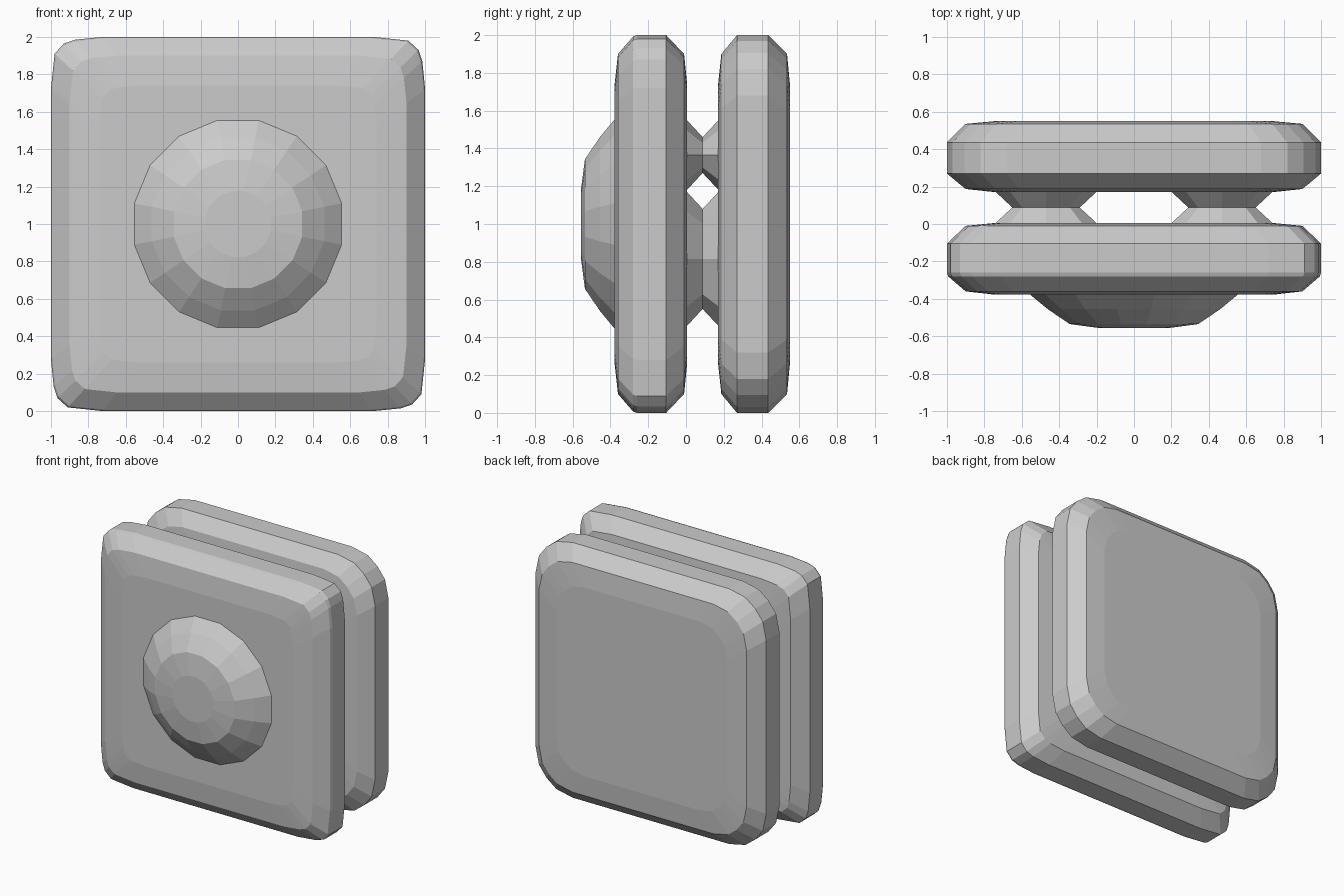
import bpy, bmesh
from math import cos, sin, pi

if "Cube" in bpy.data.objects:
    bpy.data.objects.remove(bpy.data.objects["Cube"])


def loft(name, rings):
    """Skin a list of equal-length point rings and cap both ends."""
    bm = bmesh.new()
    loops = [[bm.verts.new(p) for p in ring] for ring in rings]
    n = len(loops[0])
    for a, b in zip(loops, loops[1:]):
        for i in range(n):
            j = (i + 1) % n
            bm.faces.new((a[i], a[j], b[j], b[i]))
    bm.faces.new(loops[0])
    bm.faces.new(loops[-1])
    bmesh.ops.recalc_face_normals(bm, faces=bm.faces)
    mesh = bpy.data.meshes.new(name)
    bm.to_mesh(mesh)
    bm.free()
    obj = bpy.data.objects.new(name, mesh)
    bpy.context.collection.objects.link(obj)
    return obj


def outline(corner):
    """Repeat one corner of a unit square around four quarter turns."""
    points = []
    quarter = list(corner)
    for _ in range(4):
        points += quarter
        quarter = [(-z, x) for x, z in quarter]
    return points


def plate(name, corner, levels):
    base = outline(corner)
    loft(name, [[(x * s, y, 1 + z * s) for x, z in base] for y, s in levels])


def round_part(name, cx, cz, sides, levels, turn=0.0):
    angles = [2 * pi * (i + turn) / sides for i in range(sides)]
    loft(name, [[(cx + rx * cos(a), y, cz + rz * sin(a)) for a in angles]
                for y, rx, rz in levels])


# Front plate with tight chamfered corners
plate("front_plate",
      [(1, 0.72), (0.985, 0.87), (0.965, 0.93), (0.91, 0.98), (0.72, 1)],
      [(-0.378, 0.74), (-0.36, 0.9), (-0.28, 0.993), (-0.26, 1),
       (-0.105, 1), (-0.01, 0.9), (0.006, 0.74)])

# Back plate with rounder corners
plate("back_plate",
      [(1, 0.68), (0.97, 0.82), (0.905, 0.905), (0.82, 0.97), (0.68, 1)],
      [(0.17, 0.74), (0.187, 0.9), (0.27, 1), (0.435, 1),
       (0.535, 0.9), (0.55, 0.74)])

# Faceted dome on the front
round_part("front_dome", 0, 1, 16,
           [(-0.34, 0.58, 0.58), (-0.378, 0.565, 0.565), (-0.455, 0.47, 0.47),
            (-0.535, 0.35, 0.35), (-0.557, 0.18, 0.18)], 0.5)

# Waisted spacers joining the plates, mirrored left and right
for side, sx in (("left", -1), ("right", 1)):
    for level, cz, rz in (("lower", 0.815, 0.355), ("upper", 1.365, 0.185)):
        round_part(f"{level}_{side}_spacer", sx * 0.47, cz, 8,
                   [(-0.02, 0.27, rz), (0.005, 0.27, rz),
                    (0.088, 0.18, rz - 0.09),
                    (0.172, 0.27, rz), (0.20, 0.27, rz)])
